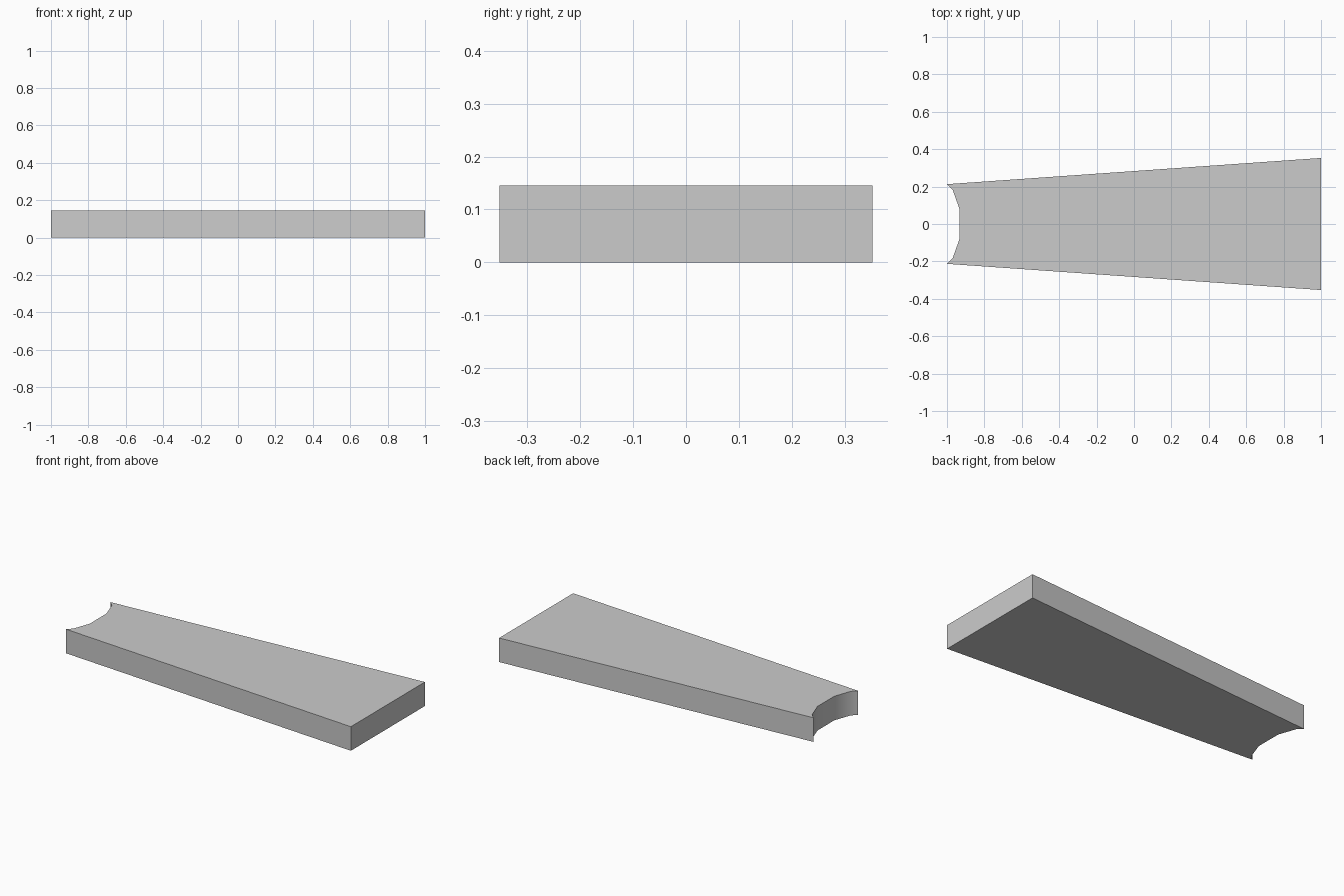
import bpy
import bmesh

cube = bpy.data.objects.get("Cube")
if cube:
    bpy.data.objects.remove(cube, do_unlink=True)

HEIGHT = 0.145

grey = bpy.data.materials.new("light grey")
grey.use_nodes = True
colour = (0.6, 0.6, 0.6, 1)
grey.diffuse_color = colour
grey.node_tree.nodes["Principled BSDF"].inputs["Base Color"].default_value = colour

# Half outline: wide square end, then the scooped narrow end
half = [(1, 0.353), (-1, 0.213), (-0.97, 0.184), (-0.933, 0.08)]
outline = half + [(x, -y) for x, y in reversed(half)]

# Tapered slab, extruded upwards from the outline
bm = bmesh.new()
base = bm.faces.new([bm.verts.new((x, y, 0)) for x, y in outline])
top = bmesh.ops.extrude_face_region(bm, geom=[base], use_keep_orig=True)
bmesh.ops.translate(bm, vec=(0, 0, HEIGHT),
                    verts=[v for v in top["geom"] if isinstance(v, bmesh.types.BMVert)])
bmesh.ops.recalc_face_normals(bm, faces=bm.faces)
mesh = bpy.data.meshes.new("tapered_slab")
bm.to_mesh(mesh)
bm.free()
mesh.materials.append(grey)
slab = bpy.data.objects.new("tapered_slab", mesh)
bpy.context.collection.objects.link(slab)

# Smooth scoop, crisp edges elsewhere
bpy.ops.object.select_all(action="DESELECT")
slab.select_set(True)
bpy.context.view_layer.objects.active = slab
bpy.ops.object.shade_smooth_by_angle(angle=0.6)
